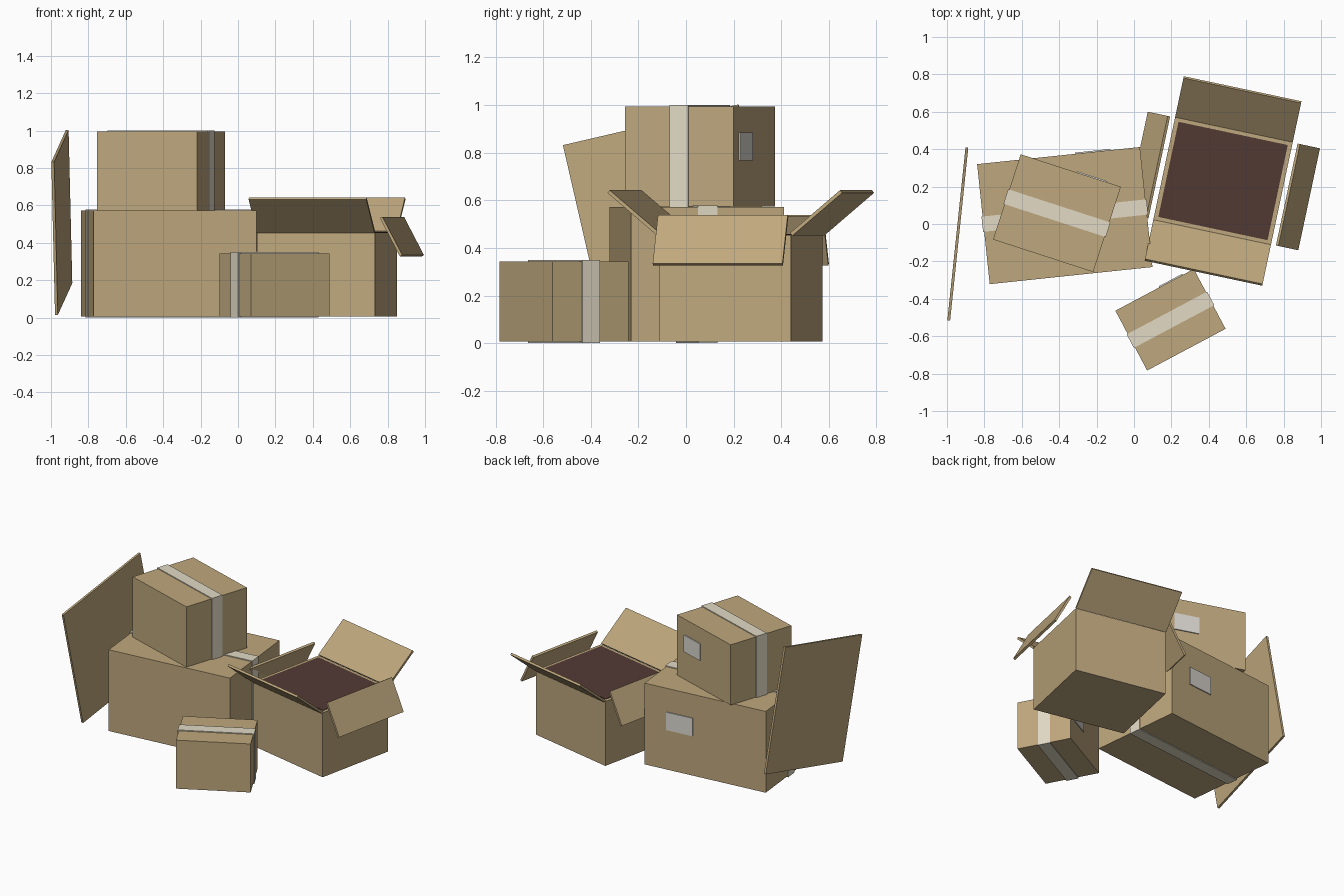
import bpy
import bmesh
from math import radians
from mathutils import Matrix

if "Cube" in bpy.data.objects:
    bpy.data.objects.remove(bpy.data.objects["Cube"])


def material(name, rgb):
    m = bpy.data.materials.new(name)
    m.diffuse_color = (*rgb, 1)
    m.use_nodes = True
    m.node_tree.nodes["Principled BSDF"].inputs["Base Color"].default_value = m.diffuse_color
    return m


CARD = material("cardboard", (0.52, 0.39, 0.205))
TAPE = material("packing_tape", (0.76, 0.70, 0.56))
LABEL = material("paper_label", (0.72, 0.69, 0.64))
DARK = material("dark_interior", (0.086, 0.042, 0.034))


def block(name, size, matrix, mat):
    """Cuboid of the given size, centred on the matrix origin."""
    bm = bmesh.new()
    bmesh.ops.create_cube(bm, size=1, matrix=Matrix.Diagonal((*size, 1)))
    mesh = bpy.data.meshes.new(name)
    bm.to_mesh(mesh)
    bm.free()
    mesh.materials.append(mat)
    ob = bpy.data.objects.new(name, mesh)
    ob.matrix_world = matrix
    bpy.context.collection.objects.link(ob)
    return ob


def move(x, y, z):
    return Matrix.Translation((x, y, z))


def turn(deg, axis):
    return Matrix.Rotation(radians(deg), 4, axis)


def sealed_box(name, x, y, z0, z1, w, d, angle):
    """Closed carton with a tape band around it and a label on the back."""
    h = z1 - z0
    m = move(x, y, (z0 + z1) / 2) @ turn(angle, 'Z')
    block(name, (w, d, h), m, CARD)
    block(name + "_tape", (w + 0.012, 0.082, h + 0.012), m, TAPE)
    block(name + "_label", (0.3 * w if w < 0.6 else 0.19, 0.009, 0.28 * h if h > 0.3 and w < 0.6 else 0.125),
          m @ move(0.21 * w, d / 2 + 0.002, 0.1 * h), LABEL)


# Three sealed cartons
sealed_box("large_box", -0.37, 0.045, 0.006, 0.572, 0.875, 0.645, 6)
sealed_box("stacked_box", -0.412, 0.058, 0.574, 0.994, 0.563, 0.479, -18)
sealed_box("small_box", 0.195, -0.512, 0.006, 0.344, 0.475, 0.362, 28)

# Open carton with dark inside
W, D, H = 0.643, 0.566, 0.455
base = move(0.476, 0.23, 0) @ turn(-12, 'Z')
block("open_box", (W, D, H - 0.006), base @ move(0, 0, (H + 0.006) / 2), CARD)
block("open_box_inside", (W - 0.046, D - 0.046, 0.006), base @ move(0, 0, H), DARK)

# Flaps: front and back stand up and out, the sides hang down and out
for name, heading in (("right", 0), ("back", 90), ("left", 180), ("front", 270)):
    if name in ("front", "back"):
        size, reach, z, tilt = (0.28, W, 0.015), D / 2 + 0.109, H + 0.092, 40
    else:
        size, reach, z, tilt = (0.232, 0.557, 0.015), W / 2 + 0.088, 0.433, -62
    block(name + "_flap", size,
          base @ turn(heading, 'Z') @ move(reach, 0, z) @ turn(-tilt, 'Y'), CARD)

# Loose flat sheet leaning at the left
block("leaning_sheet", (0.015, 0.76, 0.84),
      move(-0.942, -0.054, 0.508) @ turn(-6, 'Z') @ turn(13, 'X'), CARD)
